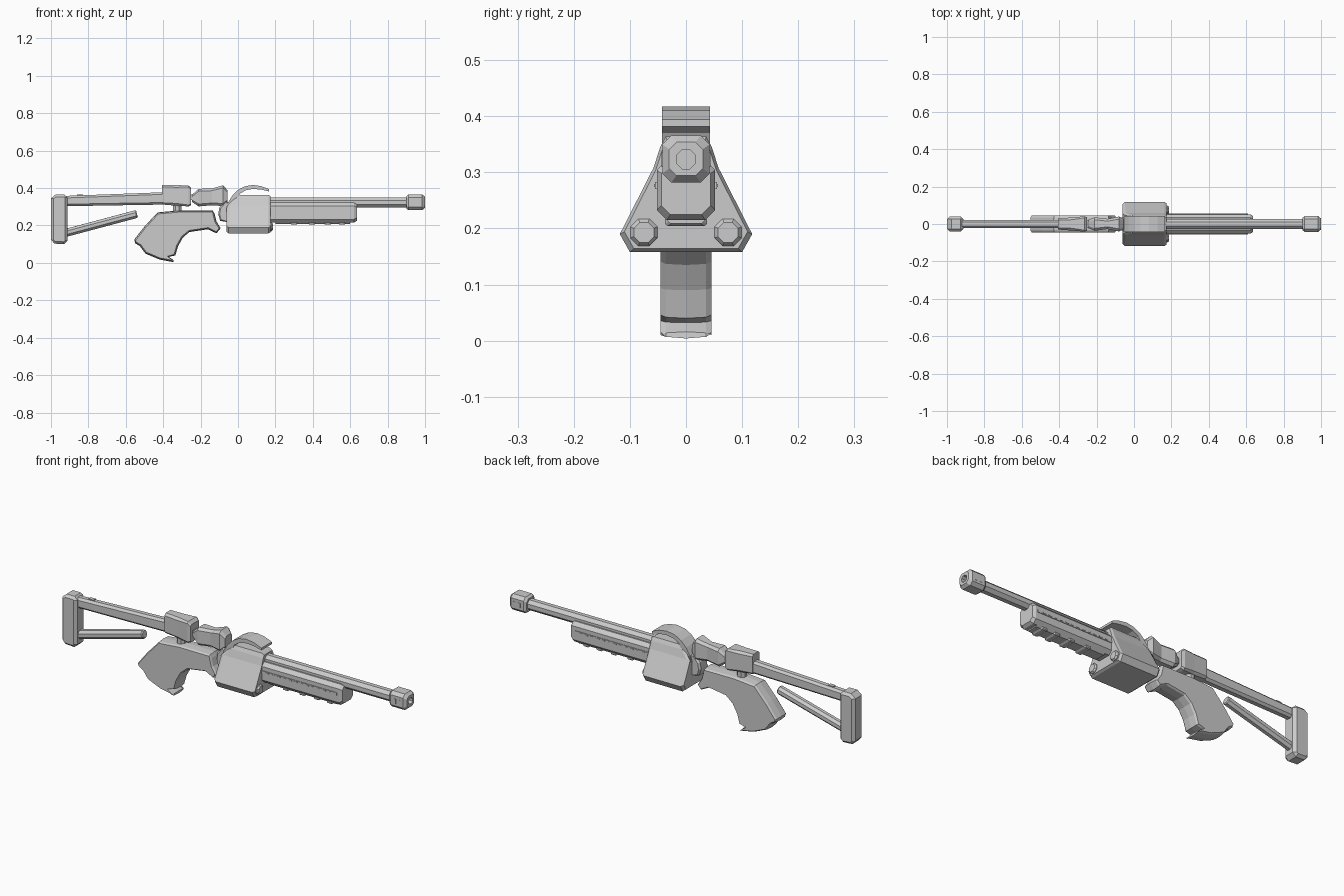
import bpy, bmesh
from math import sin, cos, pi, radians
from mathutils import Vector


def loft(name, sections):
    """Skin equal-length rings and cap both ends."""
    bm = bmesh.new()
    rings = [[bm.verts.new(p) for p in s] for s in sections]
    n = len(rings[0])
    for a, b in zip(rings, rings[1:]):
        for i in range(n):
            bm.faces.new((a[i], a[(i + 1) % n], b[(i + 1) % n], b[i]))
    bm.faces.new(rings[0])
    bm.faces.new(rings[-1])
    bmesh.ops.recalc_face_normals(bm, faces=bm.faces)
    me = bpy.data.meshes.new(name)
    bm.to_mesh(me)
    bm.free()
    ob = bpy.data.objects.new(name, me)
    bpy.context.collection.objects.link(ob)
    return ob


def octo(x, hw, z0, z1, c, y=0):
    """Chamfered rectangle in the YZ plane at x."""
    return [(x, y + a, b) for a, b in (
        (-hw + c, z0), (hw - c, z0), (hw, z0 + c), (hw, z1 - c),
        (hw - c, z1), (-hw + c, z1), (-hw, z1 - c), (-hw, z0 + c))]


def ring(x, r, z, y=0):
    return octo(x, r, z - r, z + r, r * 0.586, y)


def inset(pts, d):
    """Move a counter-clockwise outline inward by d."""
    out = []
    for i, p in enumerate(pts):
        a, b, c = Vector(pts[i - 1]), Vector(p), Vector(pts[(i + 1) % len(pts)])
        t = (c - a).normalized()
        out.append(tuple(b + Vector((-t.y, t.x)) * d))
    return out


def slab(name, pts, layers):
    """Stack an XZ outline along y; layers are (y, inset)."""
    return loft(name, [[(x, y, z) for x, z in inset(pts, d)] for y, d in layers])


def tube(name, p, q, r, n=8):
    p, q = Vector(p), Vector(q)
    d = (q - p).normalized()
    u = d.orthogonal().normalized()
    v = d.cross(u)
    angs = [2 * pi * (i + .5) / n for i in range(n)]
    circ = lambda o, k: [o + (u * cos(a) + v * sin(a)) * k for a in angs]
    e = d * r * .25
    return loft(name, [circ(p, r * .8), circ(p + e, r), circ(q - e, r), circ(q, r * .8)])


def box(name, x0, x1, y0, y1, z0, z1):
    return loft(name, [[(x, y0, z0), (x, y1, z0), (x, y1, z1), (x, y0, z1)] for x in (x0, x1)])


# barrel and hollow muzzle
loft("barrel", [ring(0.0, .027, .323), ring(.92, .027, .323)])
loft("muzzle", [octo(.90, .033, .29, .357, .014), octo(.912, .042, .282, .366, .016),
                octo(.985, .042, .282, .366, .016), octo(1.0, .030, .294, .354, .013),
                ring(1.0, .017, .323), ring(.95, .017, .323)])
for s in (-1, 1):
    for x in (.93, .96):
        box("muzzle_slot", x, x + .014, s * .038, s * .0435, .31, .335)

# fore-end with side rails, dashes and lower ribs
loft("fore_end", [octo(.16, .052, .215, .322, .018), octo(.62, .052, .215, .322, .018),
                  octo(.635, .044, .225, .314, .016)])
for s in (-1, 1):
    box("fore_end_rail", .17, .61, s * .045, s * .055, .27, .283)
    for i in range(12):
        x = .20 + i * .033
        box("rail_dash", x, x + .018, s * .05, s * .057, .274, .279)
loft("lower_plate", [octo(.2, .034, .209, .225, .006), octo(.6, .034, .209, .225, .006)])
for x in (.30, .395, .48, .555):
    loft("lower_rib", [octo(x - .02, .03, .209, .22, .004), octo(x - .012, .037, .204, .22, .004),
                       octo(x + .012, .037, .204, .22, .004), octo(x + .02, .03, .209, .22, .004)])

# tapered receiver
half = [(.10, .158), (.118, .19), (.058, .308), (.046, .345), (.036, .364)]
full = half + [(-y, z) for y, z in reversed(half)]


def rec(x, k):
    return [(x, y * k, .25 + (z - .25) * k) for y, z in full]


rc = loft("receiver", [rec(-.062, .9), rec(-.05, 1), rec(.163, 1), rec(.175, .93)])
# slope the rear upper corner
for v in rc.data.vertices:
    if v.co.x < -.04 and v.co.z > .30:
        v.co.x += (v.co.z - .30) * .9
for s in (-1, 1):
    loft("receiver_cap", [ring(.15, .024, .193, s * .075), ring(.178, .024, .193, s * .075),
                          ring(.186, .018, .193, s * .075)])

# curved cover over the receiver
outer = [(-.062, .29), (-.052, .325), (-.03, .36), (0, .39), (.035, .409),
         (.08, .417), (.125, .41), (.166, .394)]
inner = [(.166, .382), (.13, .391), (.08, .396), (.04, .388), (.01, .37), (-.01, .33), (-.01, .29)]
slab("top_cover", list(reversed(outer + inner)), [(-.043, 0), (.043, 0)])
slab("rear_hub", [(-.095, .225), (-.04, .215), (-.04, .32), (-.07, .33), (-.1, .295), (-.106, .26)],
     [(-.036, .008), (-.026, 0), (.026, 0), (.036, .008)])

# faceted hinge blocks
loft("middle_block", [octo(-.245, .022, .325, .365, .01), octo(-.21, .036, .302, .396, .013),
                      octo(-.14, .027, .308, .398, .012), octo(-.08, .040, .304, .415, .014),
                      octo(-.055, .028, .325, .388, .012)])
loft("rear_block", [octo(-.405, .030, .312, .417, .010), octo(-.33, .035, .306, .416, .012),
                    octo(-.265, .041, .302, .414, .008), octo(-.250, .036, .308, .40, .008)])
box("block_link", -.27, -.20, -.018, .018, .335, .365)
tube("hinge_pin", (-.325, 0, .265), (-.325, 0, .315), .025)

# ridged pistol grip
grip = [(-.43, .27), (-.50, .195), (-.555, .125), (-.55, .105), (-.525, .09), (-.495, .05),
        (-.42, .018), (-.345, .004), (-.345, .016), (-.37, .032), (-.335, .04), (-.32, .09),
        (-.295, .135), (-.26, .165), (-.16, .18), (-.115, .158), (-.093, .185), (-.115, .222),
        (-.125, .262), (-.135, .28), (-.31, .281)]
slab("grip", grip, [(-.045, .009), (-.036, .003), (0, 0), (.036, .003), (.045, .009)])

# skeleton stock
loft("stock_upper_bar", [octo(-.93, .022, .303, .358, .011), octo(-.39, .022, .312, .378, .011)])
tube("stock_lower_bar", (-.93, 0, .158), (-.54, 0, .262), .023)
box("stock_tab", -.86, -.83, -.01, .01, .35, .366)
butt = [(-1.0, .125), (-.982, .103), (-.93, .1), (-.912, .118), (-.912, .35), (-.928, .366),
        (-.975, .366), (-1.0, .345)]
slab("butt_plate", butt, [(-.039, .013), (-.026, 0), (.026, 0), (.039, .013)])
